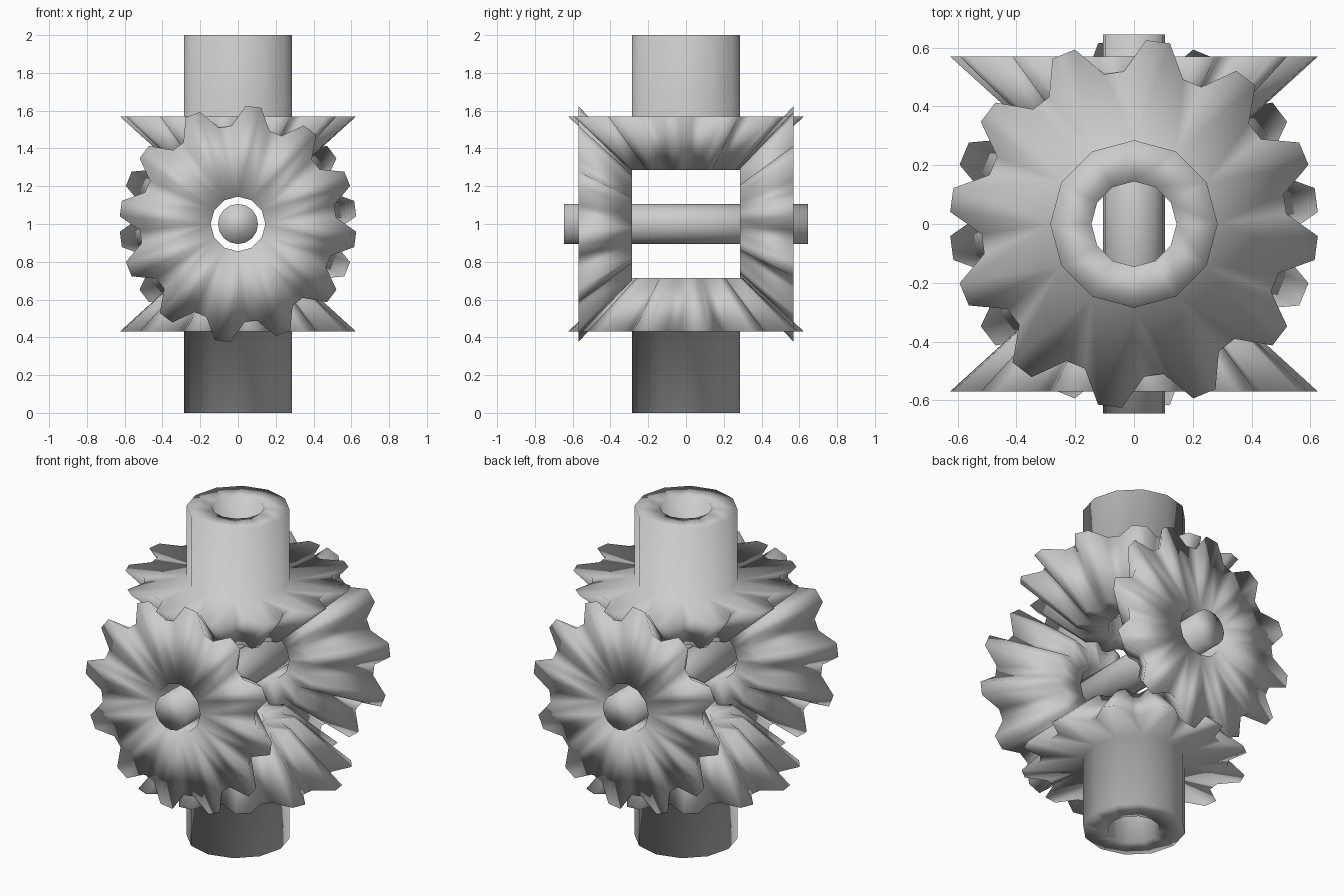
import bpy, bmesh
from math import pi, sin, cos, radians
from mathutils import Matrix

if "Cube" in bpy.data.objects:
    bpy.data.objects.remove(bpy.data.objects["Cube"])

steel = bpy.data.materials.new("light grey steel")
steel.diffuse_color = (0.6, 0.6, 0.6, 1)
steel.use_nodes = True
steel.node_tree.nodes["Principled BSDF"].inputs["Base Color"].default_value = steel.diffuse_color

TEETH = 12
STEP = 2 * pi / TEETH
BACK, FRONT = 0.57, 0.285       # distances of gear end planes from the centre
TIP, ROOT = 0.627, 0.52         # radii on the back plane
BORE, HUB = 0.145, 0.285


def plain_ring(bm, r, z):
    return [bm.verts.new((r * cos(i * STEP), r * sin(i * STEP), z)) for i in range(TEETH)]


def tooth_ring(bm, z):
    s = z / BACK                # teeth taper to the common centre
    ring = []
    for i in range(TEETH):
        for off, r in ((-11.25, TIP), (-3.75, TIP), (3.75, ROOT), (11.25, ROOT)):
            a = i * STEP + radians(off)
            ring.append(bm.verts.new((r * s * cos(a), r * s * sin(a), z)))
    return ring


def bridge(bm, a, b):
    if len(a) > len(b):
        a, b = b, a
    n, k = len(a), len(b) // len(a)
    for i in range(n):
        block = b[i * k:(i + 1) * k]
        for p, q in zip(block, block[1:]):
            bm.faces.new((a[i], p, q))
        bm.faces.new((a[i], block[-1], b[(i + 1) * k % len(b)], a[(i + 1) % n]))


def finish(bm, name, matrix):
    bmesh.ops.recalc_face_normals(bm, faces=bm.faces)
    bm.transform(matrix)
    for f in bm.faces:
        f.smooth = True
    me = bpy.data.meshes.new(name)
    bm.to_mesh(me)
    bm.free()
    me.materials.append(steel)
    bpy.context.collection.objects.link(bpy.data.objects.new(name, me))


def bevel_gear(name, angle, hub):
    bm = bmesh.new()
    rings = [plain_ring(bm, BORE, FRONT), tooth_ring(bm, FRONT), tooth_ring(bm, BACK)]
    if hub:
        rings += [plain_ring(bm, HUB, BACK), plain_ring(bm, HUB, 1.0), plain_ring(bm, BORE, 1.0)]
    else:
        rings.append(plain_ring(bm, BORE, BACK))
    for a, b in zip(rings, rings[1:] + rings[:1]):
        bridge(bm, a, b)
    finish(bm, name, Matrix.Translation((0, 0, 1)) @ Matrix.Rotation(angle, 4, 'X'))


# Side gears with hubs, and the pinions between them
bevel_gear("top_side_gear", 0, True)
bevel_gear("bottom_side_gear", pi, True)
bevel_gear("front_pinion", pi / 2, False)
bevel_gear("back_pinion", -pi / 2, False)

# Cross shaft through both pinions
bm = bmesh.new()
bmesh.ops.create_cone(bm, cap_ends=True, segments=16, radius1=0.106, radius2=0.106, depth=1.29)
finish(bm, "cross_shaft", Matrix.Translation((0, 0, 1)) @ Matrix.Rotation(pi / 2, 4, 'X'))
